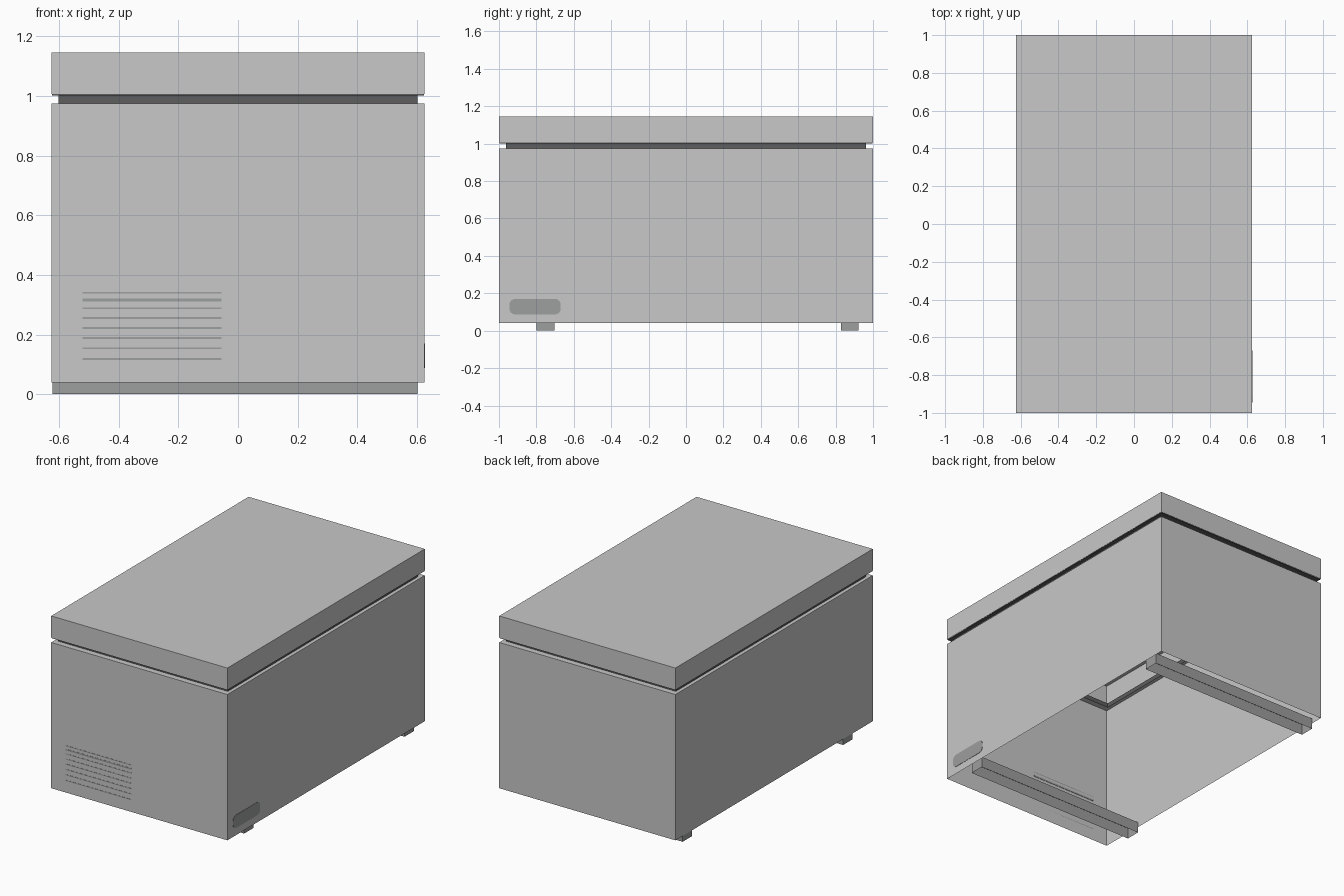
import bpy, bmesh, math

if "Cube" in bpy.data.objects:
    bpy.data.objects.remove(bpy.data.objects["Cube"])


def material(name, rgb):
    m = bpy.data.materials.new(name)
    m.diffuse_color = (*rgb, 1)
    m.use_nodes = True
    m.node_tree.nodes["Principled BSDF"].inputs["Base Color"].default_value = m.diffuse_color
    return m


LIGHT = material("light_grey", (0.578, 0.578, 0.578))
MID = material("mid_grey", (0.337, 0.342, 0.342))
DARK = material("dark_grey", (0.112, 0.112, 0.112))


def finish(name, bm, mat):
    mesh = bpy.data.meshes.new(name)
    bm.to_mesh(mesh)
    bm.free()
    mesh.materials.append(mat)
    ob = bpy.data.objects.new(name, mesh)
    bpy.context.collection.objects.link(ob)
    return ob


def shell(name, mat, loops, centre=(0, 0), cap_top=False):
    """Skin stacked rectangles given as (half x, half y, z); open at the bottom."""
    bm = bmesh.new()
    rings = [[bm.verts.new((centre[0] + sx * hx, centre[1] + sy * hy, z))
              for sx, sy in ((-1, -1), (1, -1), (1, 1), (-1, 1))]
             for hx, hy, z in loops]
    for a, b in zip(rings, rings[1:]):
        for i in range(4):
            j = (i + 1) % 4
            bm.faces.new((a[i], a[j], b[j], b[i]))
    if cap_top:
        bm.faces.new(rings[-1])
    return finish(name, bm, mat)


def box(name, mat, lo, hi):
    bm = bmesh.new()
    bmesh.ops.create_cube(bm, size=1)
    for v in bm.verts:
        v.co = [l + (c + 0.5) * (h - l) for c, l, h in zip(v.co, lo, hi)]
    return finish(name, bm, mat)


# Cabinet: open underneath, with a narrow rim on top
shell("cabinet", LIGHT, [(0.625, 1, 0.04), (0.625, 1, 0.975), (0.602, 0.963, 0.975)])

# Seal between cabinet and lid, with a thin flange under the lid
shell("lid_seal", DARK, [(0.602, 0.963, 0.975), (0.602, 0.963, 1.002),
                         (0.623, 0.998, 1.002), (0.623, 0.998, 1.006)])

# Lid: open underneath
shell("lid", LIGHT, [(0.625, 1, 1.006), (0.625, 1, 1.145)], cap_top=True)

# Foot rails: hollow channels running across, open underneath
for name, y in (("front_foot_rail", -0.751), ("back_foot_rail", 0.875)):
    shell(name, MID, [(0.612, 0.047, 0), (0.612, 0.047, 0.07)], (-0.01, y), True)

# Front vent slats; the second one cuts through the wall
for i, z in enumerate((0.34, 0.315, 0.288, 0.255, 0.222, 0.188, 0.154, 0.118)):
    back = -0.998 if i == 1 else -1.0
    h = 0.005 if i == 1 else 0.003
    box(f"vent_slat_{i + 1}", MID, (-0.522, -1.001, z - h), (-0.056, back, z + h))

# Rounded access plate low on the right side
bm = bmesh.new()
r, verts = 0.03, []
for cy, cz, start in ((-0.70, 0.14, 0), (-0.914, 0.14, 90),
                      (-0.914, 0.117, 180), (-0.70, 0.117, 270)):
    for k in range(5):
        a = math.radians(start + k * 22.5)
        verts.append(bm.verts.new((0.625, cy + r * math.cos(a), cz + r * math.sin(a))))
face = bm.faces.new(verts)
ext = bmesh.ops.extrude_face_region(bm, geom=[face])
bmesh.ops.translate(bm, vec=(0.002, 0, 0),
                    verts=[g for g in ext["geom"] if isinstance(g, bmesh.types.BMVert)])
bmesh.ops.recalc_face_normals(bm, faces=bm.faces)
finish("side_plate", bm, MID)
